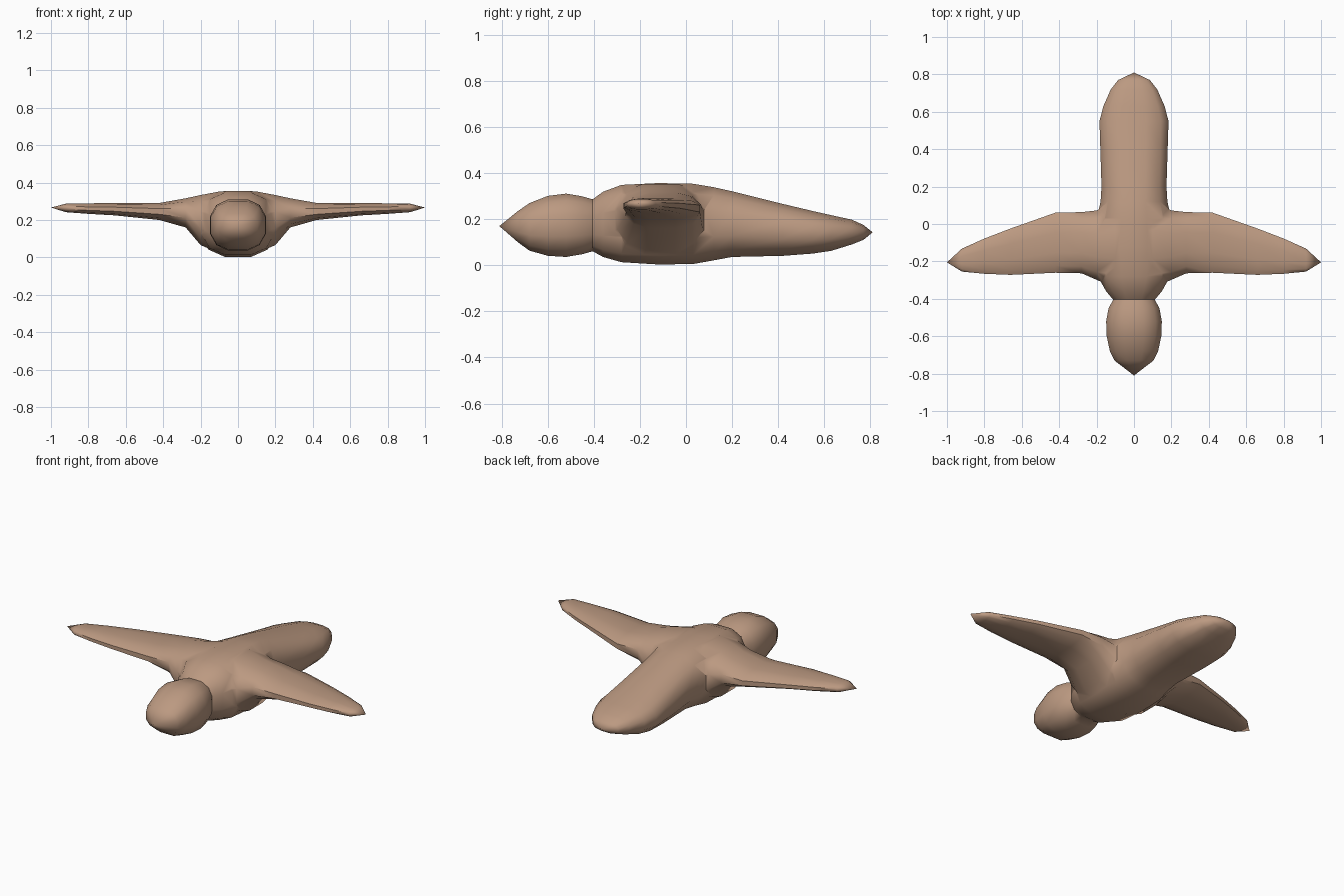
import bpy, bmesh, math

if "Cube" in bpy.data.objects:
    bpy.data.objects.remove(bpy.data.objects["Cube"])

SIDES = 12

skin = bpy.data.materials.new("warm_tan")
skin.diffuse_color = (0.50, 0.32, 0.22, 1)
skin.use_nodes = True
skin.node_tree.nodes["Principled BSDF"].inputs["Base Color"].default_value = skin.diffuse_color


def loft(name, start, rings, end, place, power):
    """Skin rounded rings (position, centre u, half u, low z, high z) between two tips."""
    bm = bmesh.new()
    loops = []
    for t, cu, hu, lo, hi in rings:
        loop = []
        for i in range(SIDES):
            a = 2 * math.pi * (i + 0.5) / SIDES
            c, s = math.cos(a), math.sin(a)
            u = cu + hu * math.copysign(abs(c) ** (2 / power), c) * 1.02
            z = (lo + hi) / 2 + (hi - lo) / 2 * math.copysign(abs(s) ** (2 / power), s) * 1.02
            loop.append(bm.verts.new(place(t, u, z)))
        loops.append(loop)
    for a, b in zip(loops, loops[1:]):
        for i in range(SIDES):
            j = (i + 1) % SIDES
            bm.faces.new((a[i], a[j], b[j], b[i]))
    for tip, loop in ((start, loops[0]), (end, loops[-1])):
        v = bm.verts.new(place(*tip))
        for i in range(SIDES):
            bm.faces.new((v, loop[i], loop[(i + 1) % SIDES]))
    bmesh.ops.recalc_face_normals(bm, faces=bm.faces[:])
    mesh = bpy.data.meshes.new(name)
    bm.to_mesh(mesh)
    bm.free()
    mesh.materials.append(skin)
    obj = bpy.data.objects.new(name, mesh)
    bpy.context.collection.objects.link(obj)
    return obj


# Head, neck, torso and broad tail as one tube along y
body_rings = [
    (-0.73, 0, 0.105, 0.10, 0.235), (-0.68, 0, 0.13, 0.063, 0.27),
    (-0.60, 0, 0.147, 0.04, 0.302), (-0.52, 0, 0.15, 0.035, 0.312),
    (-0.45, 0, 0.137, 0.047, 0.30), (-0.405, 0, 0.112, 0.06, 0.287),
    (-0.36, 0, 0.15, 0.035, 0.32), (-0.28, 0, 0.195, 0.012, 0.35),
    (-0.12, 0, 0.205, 0.002, 0.358), (0.03, 0, 0.20, 0.004, 0.355),
    (0.12, 0, 0.18, 0.02, 0.34), (0.20, 0, 0.175, 0.035, 0.322),
    (0.42, 0, 0.182, 0.04, 0.267), (0.55, 0, 0.186, 0.05, 0.236),
    (0.63, 0, 0.165, 0.062, 0.218), (0.72, 0, 0.125, 0.09, 0.198),
    (0.77, 0, 0.085, 0.11, 0.175),
]
body = loft("bird_body", (-0.81, 0, 0.17), body_rings, (0.81, 0, 0.143),
            lambda t, u, z: (u, t, z), 2.5)

# Wings: one mirrored span along x, flaring at the shoulders
half_span = [
    (0.10, -0.11, 0.235, 0.022, 0.354), (0.20, -0.113, 0.187, 0.065, 0.335),
    (0.28, -0.10, 0.165, 0.16, 0.317), (0.42, -0.10, 0.162, 0.20, 0.292),
    (0.66, -0.148, 0.125, 0.225, 0.291), (0.80, -0.172, 0.095, 0.233, 0.29),
    (0.92, -0.193, 0.062, 0.242, 0.288),
]
span = [(-t, *r) for t, *r in reversed(half_span)] + half_span
wings = loft("wings", (-1, -0.205, 0.267), span, (1, -0.205, 0.267),
             lambda t, u, z: (t, u, z), 2.4)

# Join the wings and body into one continuous skin
join = body.modifiers.new("join_wings", 'BOOLEAN')
join.operation = 'UNION'
join.solver = 'EXACT'
join.object = wings
bpy.context.view_layer.objects.active = body
body.select_set(True)
bpy.ops.object.modifier_apply(modifier=join.name)
bpy.data.objects.remove(wings)

# Smooth shading with creases kept at the tips
bpy.ops.object.shade_smooth_by_angle(angle=math.radians(50))
